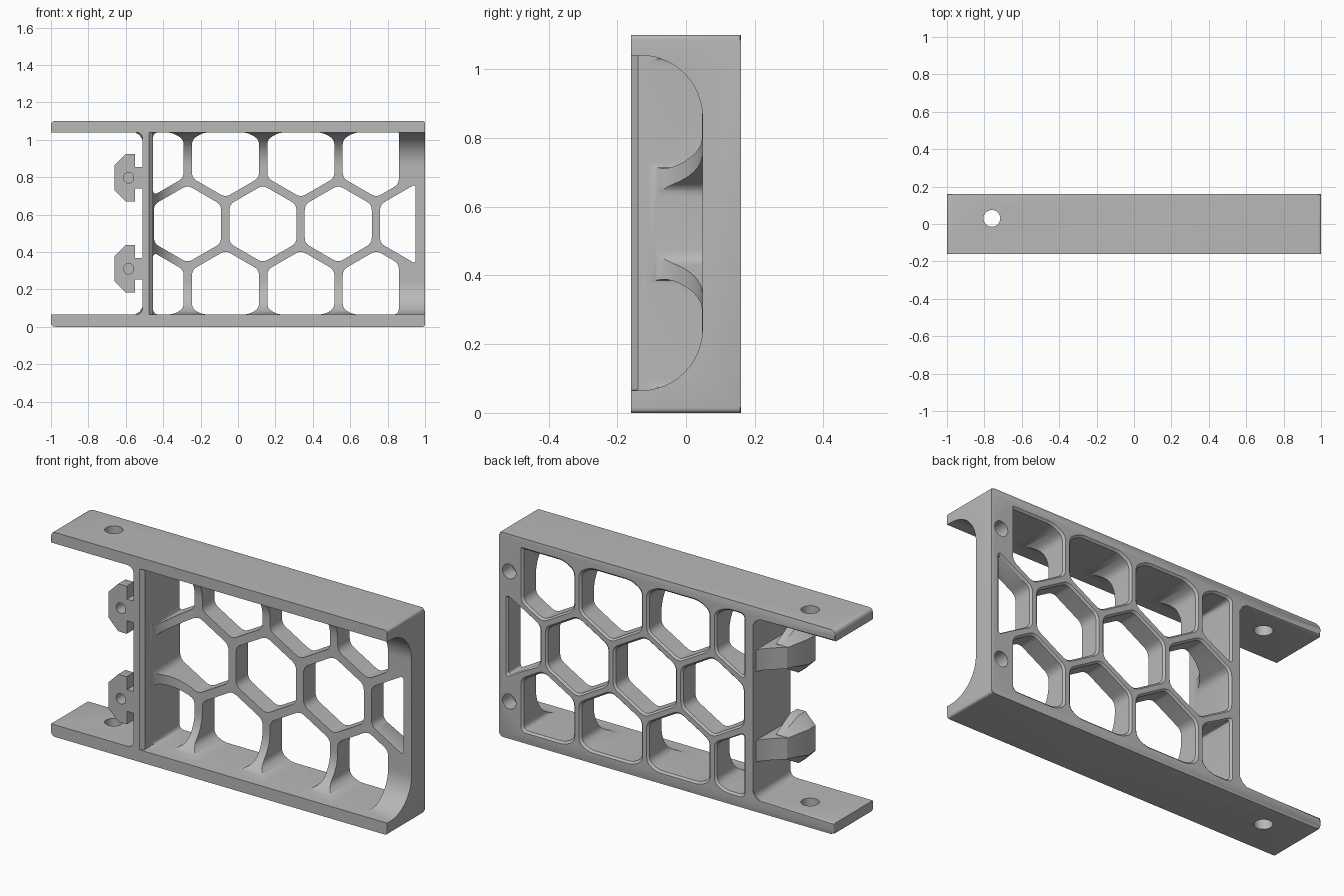
import bpy, bmesh, math
from mathutils import Vector

cube = bpy.data.objects.get("Cube")
if cube:
    bpy.data.objects.remove(cube, do_unlink=True)

grey = bpy.data.materials.new("plain grey")
grey.use_nodes = True
grey.diffuse_color = (0.48, 0.48, 0.48, 1)
grey.node_tree.nodes["Principled BSDF"].inputs["Base Color"].default_value = grey.diffuse_color

DEPTH = 0.16                                  # half depth of the bracket
LOW, HIGH, INNER = 0.065, 1.04, -0.455        # cavity limits
MID = 0.55


def finish(bm, name):
    bmesh.ops.recalc_face_normals(bm, faces=bm.faces)
    mesh = bpy.data.meshes.new(name)
    bm.to_mesh(mesh)
    bm.free()
    obj = bpy.data.objects.new(name, mesh)
    bpy.context.collection.objects.link(obj)
    mesh.materials.append(grey)
    return obj


def loft(bm, rings):
    """Closed solid through rings given as (y, [(x, z), ...])."""
    loops = [[bm.verts.new((x, y, z)) for x, z in pts] for y, pts in rings]
    n = len(loops[0])
    for a, b in zip(loops, loops[1:]):
        for i in range(n):
            j = (i + 1) % n
            bm.faces.new((a[i], a[j], b[j], b[i]))
    bm.faces.new(loops[0])
    bm.faces.new(loops[-1][::-1])


def rounded(points, radii, steps=5):
    """Round each corner of a polygon; a radius of zero keeps it sharp."""
    out = []
    n = len(points)
    for i, r in enumerate(radii):
        p = Vector(points[i])
        a, b = Vector(points[i - 1]) - p, Vector(points[(i + 1) % n]) - p
        d = min(r, a.length * 0.45, b.length * 0.45)
        if d == 0:
            out.append(tuple(p))
            continue
        s, e = p + a.normalized() * d, p + b.normalized() * d
        for k in range(steps + 1):
            t = k / steps
            out.append(tuple(s * (1 - t) ** 2 + p * 2 * t * (1 - t) + e * t * t))
    return out


def clip(points, axis, limit, sign):
    """Keep the part of a polygon where sign * (coordinate - limit) >= 0."""
    out = []
    for i, q in enumerate(points):
        p = points[i - 1]
        dp, dq = sign * (p[axis] - limit), sign * (q[axis] - limit)
        if dp * dq < 0:
            t = dp / (dp - dq)
            out.append((p[0] + (q[0] - p[0]) * t, p[1] + (q[1] - p[1]) * t))
        if dq >= 0:
            out.append(q)
    return out


def ngon(x, z, r, n, start=0.0):
    return [(x + r * math.cos(start + math.tau * i / n),
             z + r * math.sin(start + math.tau * i / n)) for i in range(n)]


def rect(x0, x1, z0, z1):
    return [(x0, z0), (x1, z0), (x1, z1), (x0, z1)]


def grown(points, d):
    xs, zs = [p[0] for p in points], [p[1] for p in points]
    cx, cz = (min(xs) + max(xs)) / 2, (min(zs) + max(zs)) / 2
    fx, fz = 1 + 2 * d / (max(xs) - min(xs)), 1 + 2 * d / (max(zs) - min(zs))
    return [(cx + (x - cx) * fx, cz + (z - cz) * fz) for x, z in points]


def cut(obj, bm):
    cutter = finish(bm, "cutter")
    cutter.hide_render = True
    mod = obj.modifiers.new("cut", "BOOLEAN")
    mod.operation, mod.solver, mod.object = "DIFFERENCE", "EXACT", cutter
    bpy.context.view_layer.objects.active = obj
    bpy.ops.object.modifier_apply(modifier=mod.name)
    bpy.data.objects.remove(cutter, do_unlink=True)


def smooth(obj):
    bpy.ops.object.select_all(action="DESELECT")
    obj.select_set(True)
    bpy.context.view_layer.objects.active = obj
    bpy.ops.object.shade_smooth_by_angle(angle=math.radians(30))


# Frame: two long flanges and the block between them
outline = [(-1, 0), (1, 0), (1, 1.1), (-1, 1.1),
           (-1, HIGH), (-0.51, HIGH), (-0.51, LOW), (-1, LOW)]
outline = rounded(outline, [0.025, 0.015, 0.015, 0.025, 0, 0.04, 0.04, 0])
bm = bmesh.new()
loft(bm, [(-DEPTH, outline), (DEPTH, outline)])
back = [e for e in bm.edges if all(v.co.y > 0.1 for v in e.verts)]
bmesh.ops.bevel(bm, geom=back, offset=0.008, segments=2, profile=0.5, affect="EDGES")
frame = finish(bm, "honeycomb_frame")

# Front cavity with a large fillet against the web
bm = bmesh.new()
hollow = rect(INNER, 1.4, LOW, HIGH)
loft(bm, [(-0.4, hollow), (0.048, hollow)])
edges = [e for e in bm.edges if all(v.co.y > 0 for v in e.verts)
         and any(v.co.x < 1 for v in e.verts)]
bmesh.ops.bevel(bm, geom=edges, offset=0.18, segments=12, profile=0.5, affect="EDGES")
cut(frame, bm)

# Eased front edge of the cross wall
bm = bmesh.new()
z0, z1 = LOW + 0.001, HIGH - 0.001
loft(bm, [(-0.18, rect(-0.495, 0.5, z0, z1)), (-0.14, rect(-0.4551, 0.5, z0, z1))])
cut(frame, bm)

# Honeycomb openings, chamfered at the back
bm = bmesh.new()
PITCH = 0.403
for row in (-1, 0, 1):
    for k in range(4):
        x = (-0.47 if row else -0.27) + PITCH * k
        cell = ngon(x, MID + row * PITCH * 0.866, 0.207, 6, math.pi / 6)
        cell = clip(cell, 0, INNER + 0.001, 1)
        cell = clip(cell, 0, 0.86 if row else 0.95, -1)
        cell = clip(cell, 1, z0, 1)
        cell = clip(cell, 1, z1, -1)
        cell = rounded(cell, [0.03] * len(cell))
        loft(bm, [(-0.3, cell), (0.15, cell), (0.17, grown(cell, 0.02))])
cut(frame, bm)

# Blind screw holes in the back and through holes in the flanges
bm = bmesh.new()
for z in (0.2, 0.9):
    ring = ngon(0.94, z, 0.04, 24)
    loft(bm, [(0.08, ring), (0.2, ring)])
ring = ngon(-0.76, 0.03, 0.045, 32)
for base in (-0.1, 1.0):
    lo, hi = [[bm.verts.new((x, y, base + h)) for x, y in ring] for h in (0, 0.2)]
    for i in range(len(ring)):
        j = (i + 1) % len(ring)
        bm.faces.new((lo[i], lo[j], hi[j], hi[i]))
    bm.faces.new(lo)
    bm.faces.new(hi)
cut(frame, bm)
smooth(frame)

# Hooks: a tapered head on a swept neck
for name, z in (("lower_hook", 0.31), ("upper_hook", 0.797)):
    half = [(-0.55, 0.128), (-0.6, 0.128), (-0.66, 0.068)]
    bm = bmesh.new()
    head = half + [(x, -h) for x, h in reversed(half)]
    tail = [(-0.55, 0.06), (-0.58, 0.06), (-0.615, 0.055)]
    tail += [(x, -h) for x, h in reversed(tail)]
    loft(bm, [(y, [(x, z + h) for x, h in pts])
              for y, pts in ((-DEPTH, head), (-0.1, head), (0.02, tail))])
    hook = finish(bm, name + "_head")
    bm = bmesh.new()
    ring = ngon(-0.585, z, 0.028, 24)
    loft(bm, [(-0.2, ring), (-0.06, ring)])
    cut(hook, bm)
    smooth(hook)

    bm = bmesh.new()
    path = [(-0.5, -0.159), (-0.56, -0.159), (-0.56, -0.06), (-0.62, -0.06),
            (-0.615, 0.02), (-0.57, 0.06), (-0.53, 0.1), (-0.5, 0.15)]
    low = bm.faces.new([bm.verts.new((x, y, z - 0.058)) for x, y in path])
    top = bmesh.ops.extrude_face_region(bm, geom=[low])["geom"]
    bmesh.ops.translate(bm, vec=(0, 0, 0.116),
                        verts=[v for v in top if isinstance(v, bmesh.types.BMVert)])
    smooth(finish(bm, name + "_neck"))
